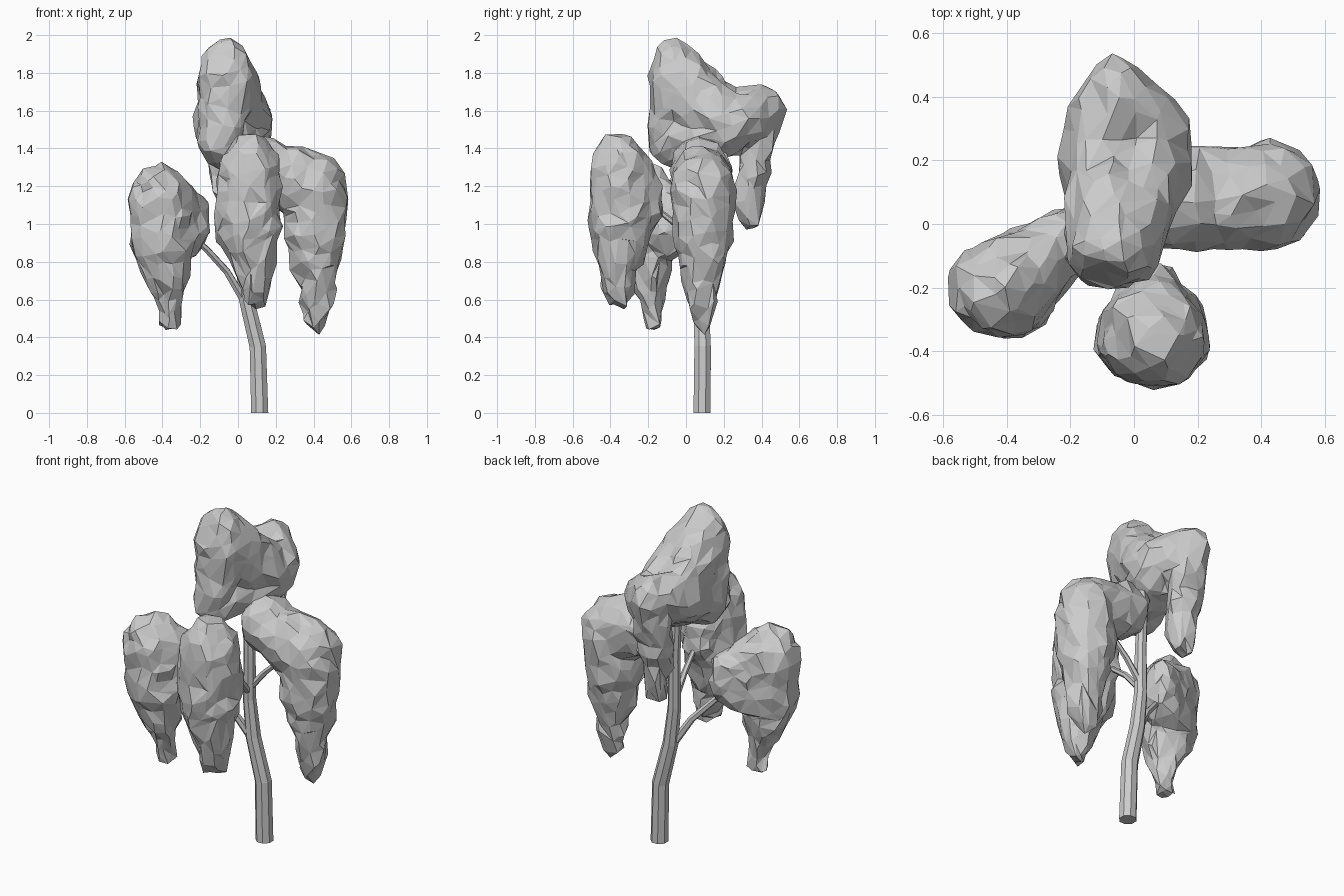
import bpy, bmesh, math, random
from mathutils import Vector, Matrix, noise

if "Cube" in bpy.data.objects:
    bpy.data.objects.remove(bpy.data.objects["Cube"])

random.seed(4)


def add_object(name, bm):
    me = bpy.data.meshes.new(name)
    bm.to_mesh(me)
    bm.free()
    ob = bpy.data.objects.new(name, me)
    bpy.context.collection.objects.link(ob)
    return ob


def tube(name, pts, sides=8):
    """Faceted tube along points (x, y, z, radius)."""
    bm = bmesh.new()
    rings = []
    for i, p in enumerate(pts):
        a, b = Vector(pts[max(i - 1, 0)][:3]), Vector(pts[min(i + 1, len(pts) - 1)][:3])
        t = Vector((0, 0, 1)) if p[2] == 0 else (b - a).normalized()
        q = Vector((0, 0, 1)).rotation_difference(t)
        ring = []
        for k in range(sides):
            ang = math.tau * (k + 0.5) / sides
            off = q @ Vector((math.cos(ang), math.sin(ang), 0)) * p[3]
            ring.append(bm.verts.new(Vector(p[:3]) + off))
        rings.append(ring)
    for r, s in zip(rings, rings[1:]):
        for k in range(sides):
            j = (k + 1) % sides
            bm.faces.new((r[k], r[j], s[j], s[k]))
    bm.faces.new(rings[0][::-1])
    bm.faces.new(rings[-1])
    return add_object(name, bm)


def clump(name, blobs, links, faces=420):
    """Leaf mass: hulls between linked ellipsoids, fused, roughened and decimated."""
    bm = bmesh.new()
    for i, j in links:
        part = bmesh.new()
        for x, y, z, rx, ry, rz in (blobs[i], blobs[j]):
            m = Matrix.Translation((x, y, z)) @ Matrix.Diagonal((rx, ry, rz, 1))
            bmesh.ops.create_icosphere(part, subdivisions=2, radius=1, matrix=m)
        res = bmesh.ops.convex_hull(part, input=part.verts)
        junk = [v for v in part.verts if not any(True for _ in v.link_faces)]
        junk += [e for e in res["geom_interior"] if isinstance(e, bmesh.types.BMVert)]
        bmesh.ops.delete(part, geom=list(set(junk)), context='VERTS')
        tmp = bpy.data.meshes.new("tmp")
        part.to_mesh(tmp)
        part.free()
        bm.from_mesh(tmp)
        bpy.data.meshes.remove(tmp)
    ob = add_object(name, bm)

    def bake():
        dg = bpy.context.evaluated_depsgraph_get()
        me = bpy.data.meshes.new_from_object(ob.evaluated_get(dg))
        ob.modifiers.clear()
        ob.data = me

    rm = ob.modifiers.new("fuse", 'REMESH')
    rm.mode = 'VOXEL'
    rm.voxel_size = 0.022
    bake()
    # leafy bumps, stronger toward the drooping tips
    low = min(v.co.z for v in ob.data.vertices)
    normals = [v.normal.copy() for v in ob.data.vertices]
    for v, n in zip(ob.data.vertices, normals):
        tip = max(0.0, 1 - (v.co.z - low) / 0.35)
        v.co += n * (0.01 + (0.018 + 0.02 * tip) * noise.noise(v.co * (11 + 6 * tip)))
    ob.modifiers.new("tri", 'TRIANGULATE')
    bake()
    dec = ob.modifiers.new("facets", 'DECIMATE')
    dec.ratio = faces / len(ob.data.polygons)
    bake()
    for v in ob.data.vertices:
        tip = max(0.0, 1 - (v.co.z - low) / 0.35)
        a = 0.009 + 0.006 * tip
        v.co += Vector([random.uniform(-a, a) for _ in range(3)])
    for p in ob.data.polygons:
        p.use_smooth = False
    return ob


# Trunk and branches
tube("trunk", [(.115, .085, 0, .049), (.105, .088, .35, .047), (.045, .08, .6, .043),
               (.02, .08, .82, .037), (.02, .08, 1.1, .033), (.0, .08, 1.45, .025)])
tube("left_branch", [(.03, .075, .6, .024), (-.06, .03, .75, .02),
                     (-.17, -.03, .87, .018), (-.27, -.08, .95, .014)], 6)
tube("right_branch", [(.02, .08, .88, .02), (.12, .085, 1.0, .017), (.27, .09, 1.14, .013)], 6)
tube("front_branch", [(.02, .08, .85, .02), (.03, -.03, .98, .017), (.05, -.18, 1.1, .013)], 6)

# Leaf masses: upper bulk, lower bulk, hanging tip, then the arm to the trunk
clump("left_foliage", [(-.42, -.205, 1.11, .16, .145, .2), (-.4, -.2, .9, .16, .145, .16),
                       (-.37, -.19, .65, .075, .075, .07), (-.36, -.18, .51, .045, .045, .06),
                       (-.21, -.05, 1.01, .055, .1, .14)],
      [(0, 1), (1, 2), (2, 3), (0, 4), (1, 4)])
clump("front_foliage", [(.06, -.35, 1.26, .16, .16, .22), (.055, -.345, .99, .17, .16, .18),
                        (.09, -.355, .76, .085, .085, .06), (.1, -.36, .62, .05, .06, .05),
                        (.05, -.18, 1.12, .08, .05, .15)],
      [(0, 1), (1, 2), (2, 3), (0, 4)])
clump("right_foliage", [(.425, .09, 1.17, .15, .165, .2), (.405, .09, .95, .155, .15, .16),
                        (.425, .09, .66, .09, .085, .07), (.42, .085, .51, .05, .05, .05),
                        (.09, .075, 1.31, .06, .145, .15)],
      [(0, 1), (1, 2), (2, 3), (0, 4)])
clump("top_foliage", [(-.06, -.075, 1.77, .14, .11, .215), (-.09, -.075, 1.46, .12, .115, .16),
                      (.03, .2, 1.52, .15, .14, .17), (-.06, .4, 1.61, .1, .115, .12),
                      (-.05, .36, 1.32, .1, .08, .1), (-.05, .34, 1.04, .055, .06, .06),
                      (-.1, .23, 1.56, .125, .13, .14), (.04, .32, 1.55, .12, .1, .12)],
      [(0, 1), (0, 2), (1, 2), (2, 6), (0, 6), (1, 6), (6, 3), (7, 3), (2, 7), (6, 7),
       (3, 4), (4, 5)], 520)
